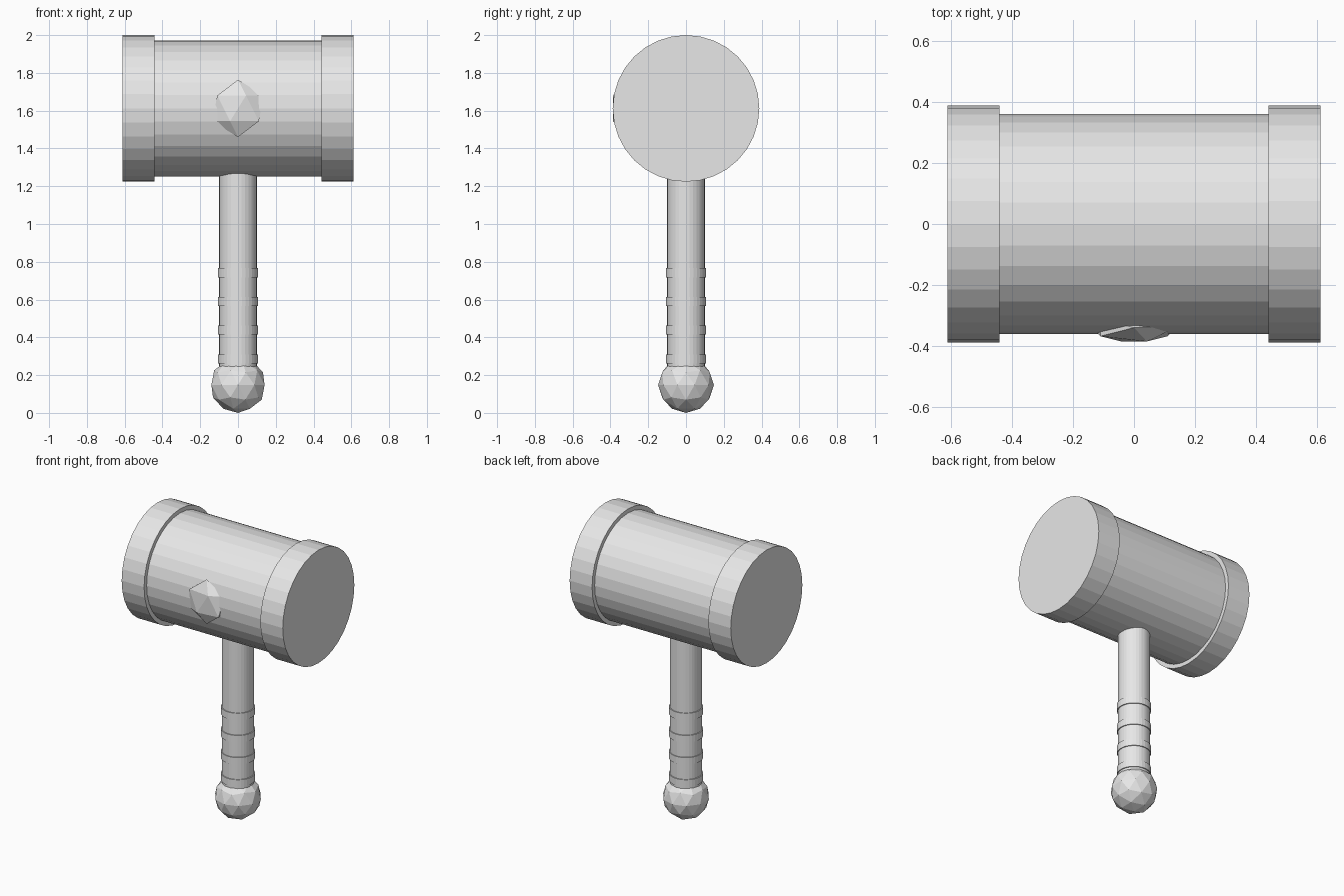
import bpy
import math

cube = bpy.data.objects.get("Cube")
if cube:
    bpy.data.objects.remove(cube, do_unlink=True)

# One plain grey material
GREY = (0.8, 0.8, 0.8, 1.0)
grey = bpy.data.materials.new("plain_grey")
grey.use_nodes = True
grey.diffuse_color = GREY
grey.node_tree.nodes["Principled BSDF"].inputs["Base Color"].default_value = GREY

HEAD_Z = 1.612


def finish(name):
    obj = bpy.context.object
    obj.name = name
    obj.data.materials.append(grey)
    return obj


def cylinder(name, radius, length, location, along_x=False):
    bpy.ops.mesh.primitive_cylinder_add(
        vertices=32, radius=radius, depth=length, location=location,
        rotation=(0, math.pi / 2 if along_x else 0, 0))
    return finish(name)


def ball(name, radius, detail, location, scale=(1, 1, 1)):
    bpy.ops.mesh.primitive_ico_sphere_add(
        subdivisions=detail, radius=radius, location=location)
    obj = finish(name)
    obj.scale = scale
    return obj


# Hammer head with a wider band at each end
cylinder("head", 0.36, 0.92, (0, 0, HEAD_Z), along_x=True)
for side, sign in (("left", 1), ("right", -1)):
    cylinder(side + "_end_band", 0.388, 0.17, (sign * 0.526, 0, HEAD_Z), along_x=True)

# Faceted gem set into the front of the head
ball("front_gem", 0.152, 1, (0, -0.34, HEAD_Z), (1, 0.35, 1))

# Handle, grip rings and pommel
cylinder("handle", 0.1, 1.2, (0, 0, 0.75))
for i in range(4):
    cylinder(f"grip_ring_{i + 1}", 0.106, 0.048, (0, 0, 0.286 + i * 0.152))
ball("pommel", 0.148, 2, (0, 0, 0.148))
